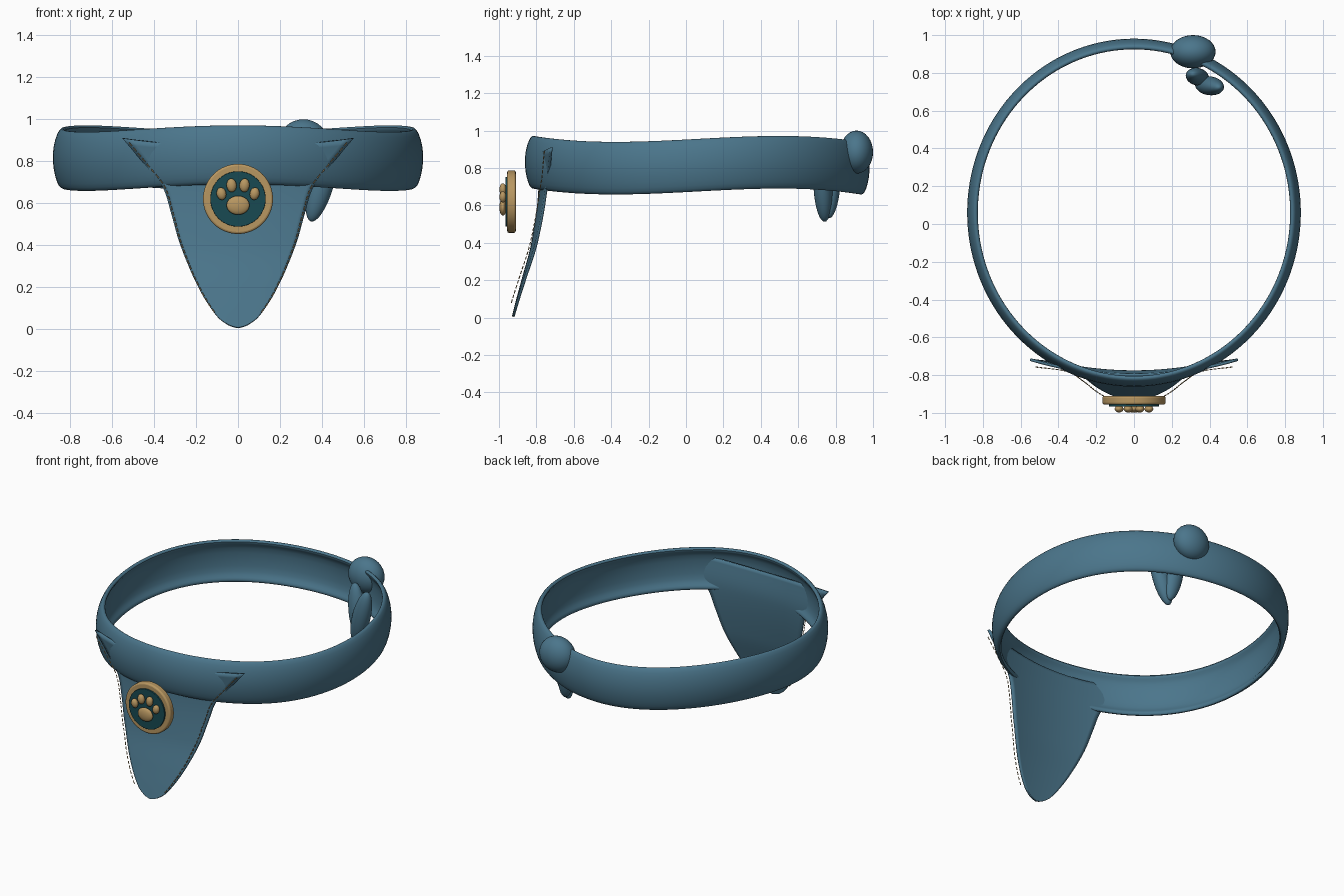
import bpy, bmesh, math
from mathutils import Vector

cube = bpy.data.objects.get("Cube")
if cube:
    bpy.data.objects.remove(cube, do_unlink=True)


def material(name, r, g, b):
    m = bpy.data.materials.new(name)
    m.use_nodes = True
    m.diffuse_color = (r, g, b, 1)
    m.node_tree.nodes["Principled BSDF"].inputs["Base Color"].default_value = (r, g, b, 1)
    return m


BLUE = material("blue cloth", 0.07, 0.18, 0.26)
GOLD = material("gold", 0.48, 0.31, 0.12)
TEAL = material("dark teal", 0.009, 0.068, 0.085)
TAN = material("tan thread", 0.52, 0.38, 0.19)


def finish(ob, mat, angle=40):
    ob.data.materials.append(mat)
    bpy.ops.object.select_all(action='DESELECT')
    bpy.context.view_layer.objects.active = ob
    ob.select_set(True)
    bpy.ops.object.shade_smooth_by_angle(angle=math.radians(angle))
    return ob


def grid_mesh(name, rows, mat, wrap=False):
    """Skin rows of points with quads; wrap closes both directions."""
    bm = bmesh.new()
    vs = [[bm.verts.new(p) for p in row] for row in rows]
    n, m = len(vs), len(vs[0])
    for i in range(n if wrap else n - 1):
        for j in range(m if wrap else m - 1):
            k, l = (i + 1) % n, (j + 1) % m
            bm.faces.new((vs[i][j], vs[k][j], vs[k][l], vs[i][l]))
    bmesh.ops.recalc_face_normals(bm, faces=bm.faces)
    me = bpy.data.meshes.new(name)
    bm.to_mesh(me)
    bm.free()
    ob = bpy.data.objects.new(name, me)
    bpy.context.collection.objects.link(ob)
    return finish(ob, mat, 60)


def ellipsoid(name, loc, size, mat, rot=(0, 0, 0), seg=32):
    bpy.ops.mesh.primitive_uv_sphere_add(segments=seg, ring_count=seg // 2, location=loc, rotation=rot)
    ob = bpy.context.object
    ob.name = name
    ob.scale = size
    return finish(ob, mat)


def disc(name, radius, y, depth, bevel, mat):
    bpy.ops.mesh.primitive_cylinder_add(vertices=64, radius=radius, depth=depth,
                                        location=(0, y, 0.62), rotation=(math.pi / 2, 0, 0))
    ob = bpy.context.object
    ob.name = name
    mod = ob.modifiers.new("Bevel", 'BEVEL')
    mod.width, mod.segments = bevel, 3
    return finish(ob, mat)


def interp(table, t):
    """Smooth interpolation through (t, value) pairs."""
    n = len(table)
    for i in range(n - 1):
        (a, p), (b, q) = table[i], table[i + 1]
        if t <= b:
            s = (t - a) / (b - a)
            slope = lambda j: ((table[min(j + 1, n - 1)][1] - table[max(j - 1, 0)][1])
                               / (table[min(j + 1, n - 1)][0] - table[max(j - 1, 0)][0]))
            h = b - a
            return ((2*s**3 - 3*s*s + 1) * p + (s**3 - 2*s*s + s) * h * slope(i)
                    + (3*s*s - 2*s**3) * q + (s**3 - s*s) * h * slope(i + 1))
    return table[-1][1]


# Neck band: bulging section with rolled rims, swept round a wavy ellipse
section = [(-.05, .142), (-.034, .138), (-.012, .09), (0, .02), (-.004, -.05), (-.02, -.115),
           (-.035, -.14), (-.052, -.145), (-.062, -.13), (-.055, -.112), (-.033, -.09),
           (-.026, 0), (-.033, .09), (-.055, .112), (-.062, .13)]
rows = []
for i in range(72):
    a = math.tau * i / 72
    lift = 0.816 + 0.016 * math.cos(3 * a)
    rows.append([((0.887 + r) * math.sin(a), 0.06 - (0.925 + r) * math.cos(a), lift + z)
                 for r, z in section])
band = grid_mesh("neck_band", rows, BLUE, wrap=True)
sub = band.modifiers.new("Smooth", 'SUBSURF')
sub.levels = sub.render_levels = 1

# Hanging triangular cloth
half_width = [(.005, .003), (.015, .04), (.06, .1), (.2, .19), (.4, .275), (.55, .318),
              (.68, .36), (.78, .44), (.91, .55)]
depth = [(0, -.925), (.1, -.9), (.2, -.873), (.4, -.82), (.7, -.782), (.91, -.8)]


def cloth_point(u, z, out=0.0):
    x = u * interp(half_width, z)
    sag = 0.04 * (1 - u * u) * (z / 0.91) ** 8
    return Vector((x, interp(depth, z) + 0.27 * x * x - out, z - sag))


rows = []
for i in range(41):
    z = 0.005 + 0.905 * (i / 40) ** 1.4
    rows.append([cloth_point(j / 12 - 1, z) for j in range(25)])
cloth = grid_mesh("hanging_cloth", rows, BLUE)
thick = cloth.modifiers.new("Thickness", 'SOLIDIFY')
thick.thickness, thick.offset = 0.014, 0

# Dashed stitching floating just in front of both cloth edges
curve = bpy.data.curves.new("edge_stitching", 'CURVE')
curve.dimensions = '3D'
curve.bevel_depth = 0.003
curve.bevel_resolution = 1
curve.use_fill_caps = True
for side in (-1, 1):
    for i in range(32):
        z = 0.08 + 0.82 * i / 32
        spline = curve.splines.new('POLY')
        spline.points.add(1)
        for p, h in zip(spline.points, (z, z + 0.016)):
            p.co = (*cloth_point(side * 0.975, h, 0.032), 1)
stitches = bpy.data.objects.new("edge_stitching", curve)
bpy.context.collection.objects.link(stitches)
curve.materials.append(TAN)

# Medallion with paw print
disc("medallion_rim", 0.167, -0.933, 0.046, 0.01, GOLD)
disc("medallion_face", 0.132, -0.96, 0.012, 0.002, TEAL)
ellipsoid("main_pad", (0, -.979, .59), (.055, .019, .045), GOLD, seg=24)
for side, word in ((-1, "right"), (1, "left")):
    ellipsoid(word + "_outer_toe", (side * .079, -.979, .645), (.023, .019, .03), GOLD,
              (0, side * 0.2, 0), 20)
    ellipsoid(word + "_inner_toe", (side * .031, -.979, .685), (.024, .019, .033), GOLD,
              (0, side * 0.08, 0), 20)

# Knot and its two tails at the back
ellipsoid("knot", (.312, .912, .885), (.12, .088, .115), BLUE)
ellipsoid("long_tail", (.4, .732, .695), (.058, .05, .19), BLUE, (0.05, 0.28, 0))
ellipsoid("short_tail", (.335, .78, .705), (.056, .045, .175), BLUE, (-0.08, -0.15, 0))
